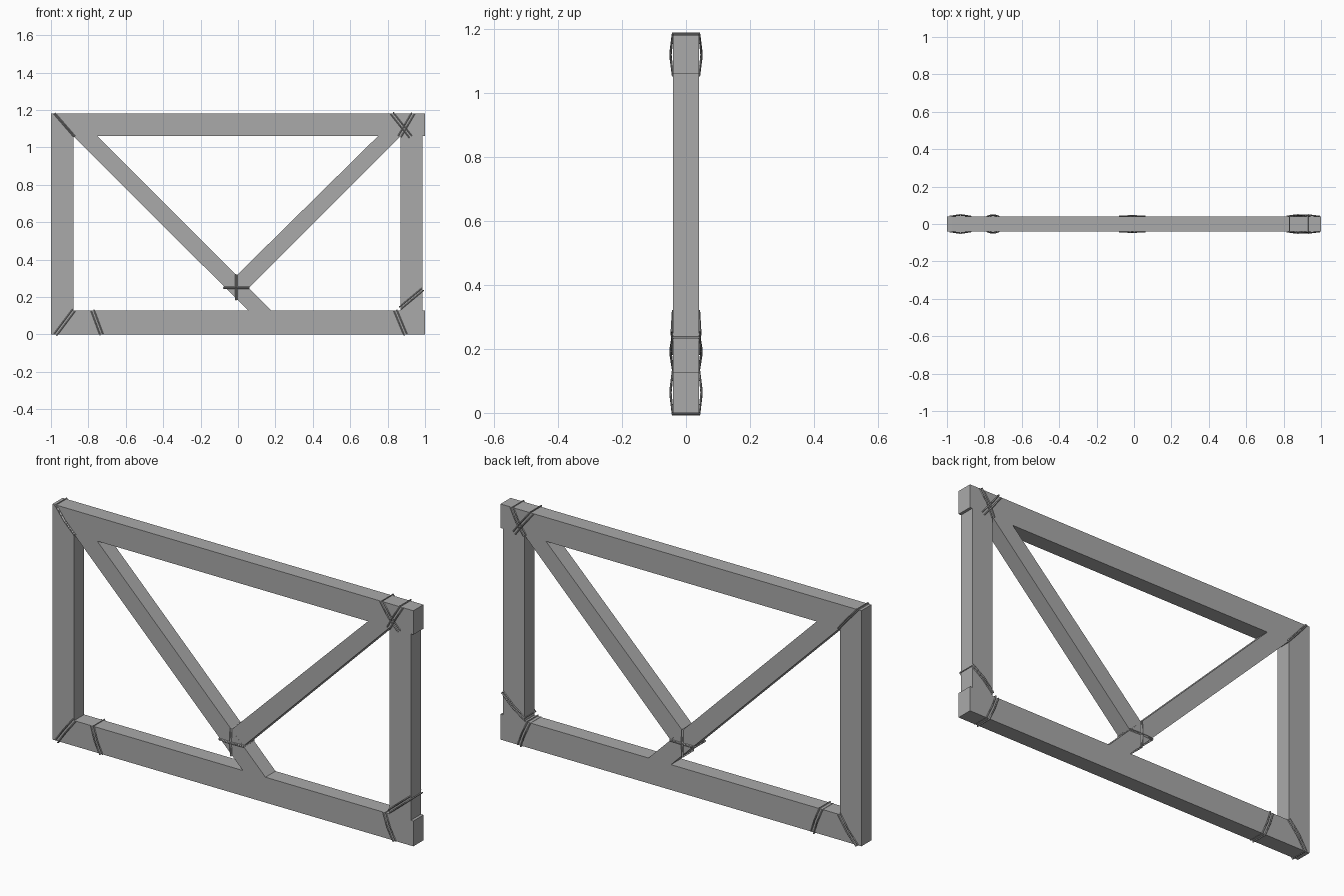
import bpy
import bmesh
from mathutils import Vector

cube = bpy.data.objects.get("Cube")
if cube:
    bpy.data.objects.remove(cube, do_unlink=True)


def make_material(name, value):
    mat = bpy.data.materials.new(name)
    mat.use_nodes = True
    colour = (value, value, value, 1)
    mat.diffuse_color = colour
    mat.node_tree.nodes["Principled BSDF"].inputs["Base Color"].default_value = colour
    return mat


timber = make_material("grey timber", 0.4)
HALF = 0.04       # half the timber thickness
ROPE = 0.0035     # rope radius


def finish(name, bm):
    bmesh.ops.recalc_face_normals(bm, faces=bm.faces)
    mesh = bpy.data.meshes.new(name)
    bm.to_mesh(mesh)
    bm.free()
    mesh.materials.append(timber)
    obj = bpy.data.objects.new(name, mesh)
    bpy.context.collection.objects.link(obj)


def plank(name, outline):
    """Extrude an x-z outline through the frame thickness."""
    bm = bmesh.new()
    face = bm.faces.new([bm.verts.new((x, -HALF, z)) for x, z in outline])
    extruded = bmesh.ops.extrude_face_region(bm, geom=[face])["geom"]
    moved = [v for v in extruded if isinstance(v, bmesh.types.BMVert)]
    bmesh.ops.translate(bm, verts=moved, vec=(0, 2 * HALF, 0))
    finish(name, bm)


def lashing(name, start, end, strands=2, gap=0.016, bulge=0.007):
    """Closed rope loops wrapped round a timber from start to end (x, z)."""
    a, b = Vector((start[0], 0, start[1])), Vector((end[0], 0, end[1]))
    along = (b - a).normalized()
    side = Vector((along.z, 0, -along.x))
    a, b = a - along * ROPE / 2, b + along * ROPE / 2
    depth = Vector((0, HALF + ROPE / 2, 0))
    swell = Vector((0, bulge, 0))
    bm = bmesh.new()
    for i in range(strands):
        shift = side * gap * (i - (strands - 1) / 2)
        mid = (a + b) / 2
        path = [a - depth, mid - depth - swell, b - depth,
                b + depth, mid + depth + swell, a + depth]
        rings = []
        for n, p in enumerate(path):
            # Square rope section, mitred at each bend
            into = (p - path[n - 1]).normalized()
            out = (path[(n + 1) % len(path)] - p).normalized()
            tangent = (into + out).normalized()
            normal = tangent.cross(side).normalized()
            centre = p + shift
            rings.append([bm.verts.new(centre + (side * u + normal * v) * ROPE)
                          for u, v in ((1, 0), (0, 1), (-1, 0), (0, -1))])
        for n, ring in enumerate(rings):
            after = rings[(n + 1) % len(rings)]
            for k in range(4):
                m = (k + 1) % 4
                bm.faces.new((ring[k], ring[m], after[m], after[k]))
    finish(name, bm)


# Outer frame, mitred on the right-hand side of the model
plank("top_rail", [(-1, 1.18), (1, 1.18), (1, 1.06), (-0.88, 1.06)])
plank("bottom_rail", [(-1, 0), (1, 0), (1, 0.127), (-0.88, 0.127)])
plank("right_post", [(-1, 0), (-0.88, 0.127), (-0.88, 1.06), (-1, 1.18)])
plank("left_post", [(0.868, 0.127), (0.986, 0.127), (0.986, 1.06), (0.868, 1.06)])

# Diagonal braces
plank("long_brace", [(-0.88, 1.06), (-0.752, 1.06), (0.18, 0.127), (0.055, 0.127)])
plank("short_brace", [(0.748, 1.06), (0.868, 1.06), (0.058, 0.25), (-0.008, 0.315)])

# Rope lashings at the corners
lashing("top_right_lashing", (-0.98, 1.18), (-0.876, 1.06), gap=0.006)
lashing("top_left_lashing_a", (0.825, 1.18), (0.92, 1.06))
lashing("top_left_lashing_b", (0.935, 1.18), (0.865, 1.06))
lashing("bottom_right_lashing_a", (-0.88, 0.127), (-0.975, 0))
lashing("bottom_right_lashing_b", (-0.777, 0.127), (-0.73, 0))
lashing("bottom_left_lashing", (0.842, 0.127), (0.895, 0))
lashing("left_post_lashing", (0.868, 0.142), (0.986, 0.24), gap=0.014)

# Crossed rope where the braces meet
lashing("brace_lashing_upright", (-0.01, 0.318), (-0.01, 0.186), gap=0.005, bulge=0.003)
lashing("brace_lashing_level", (-0.075, 0.25), (0.058, 0.25), gap=0.005, bulge=0.003)
